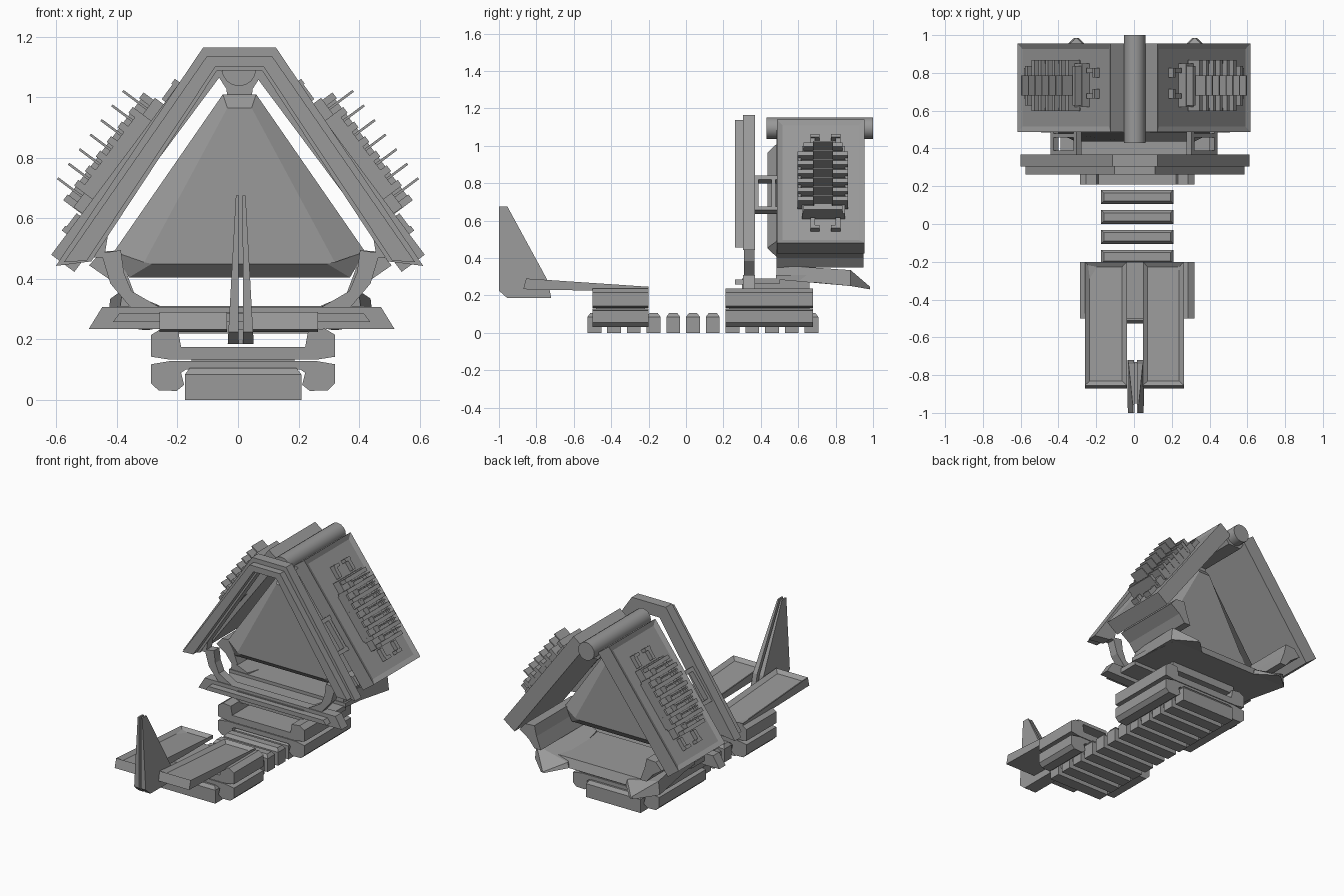
import bpy, bmesh
from mathutils import Vector

old = bpy.data.objects.get("Cube")
if old:
    bpy.data.objects.remove(old)

grey = bpy.data.materials.new("hull_grey")
grey.use_nodes = True
grey.diffuse_color = (0.32, 0.32, 0.32, 1)
grey.node_tree.nodes["Principled BSDF"].inputs["Base Color"].default_value = (0.32, 0.32, 0.32, 1)


def finish(name, bm):
    bmesh.ops.recalc_face_normals(bm, faces=bm.faces)
    mesh = bpy.data.meshes.new(name)
    bm.to_mesh(mesh)
    bm.free()
    mesh.materials.append(grey)
    obj = bpy.data.objects.new(name, mesh)
    bpy.context.scene.collection.objects.link(obj)
    return obj


def loft(name, rings, inset=None):
    """Skin matching rings of points; inset=(direction, margin, depth) sinks one face."""
    bm = bmesh.new()
    loops = [[bm.verts.new(p) for p in ring] for ring in rings]
    for a, b in zip(loops, loops[1:]):
        for i in range(len(a)):
            j = (i + 1) % len(a)
            bm.faces.new((a[i], a[j], b[j], b[i]))
    bm.faces.new(loops[0])
    bm.faces.new(loops[-1])
    if inset:
        direction, margin, depth = inset
        bmesh.ops.recalc_face_normals(bm, faces=bm.faces)
        bm.normal_update()
        face = max(bm.faces, key=lambda f: f.normal.dot(Vector(direction)))
        bmesh.ops.inset_region(bm, faces=[face], thickness=margin)
        bmesh.ops.translate(bm, verts=face.verts, vec=-face.normal * depth)
    return finish(name, bm)


def prism_y(name, pts, y0, y1):
    return loft(name, [[(x, y, z) for x, z in pts] for y in (y0, y1)])


def prism_x(name, pts, x0, x1, inset=None):
    return loft(name, [[(x, y, z) for y, z in pts] for x in (x0, x1)], inset)


def sym(half, cx=0.005):
    """Mirror a half outline (u, z) about x = cx."""
    return [(cx + u, z) for u, z in half] + [(cx - u, z) for u, z in reversed(half)]


def box(name, x0, x1, y0, y1, z0, z1):
    return prism_y(name, [(x0, z0), (x1, z0), (x1, z1), (x0, z1)], y0, y1)


CX = 0.017

# Track treads with chamfered tops
for i in range(12):
    y = -0.49 + i * 0.1055
    rings = []
    for z, dx, dy in ((0, 0, 0), (0.085, 0, 0), (0.105, 0.015, 0.015)):
        w, d = 0.192 - dx, 0.037 - dy
        rings.append([(CX - w, y - d, z), (CX + w, y - d, z), (CX + w, y + d, z), (CX - w, y + d, z)])
    loft(f"track_tread_{i}", rings)

# Track housings: upper trough and lower skirt, front and rear
trough = [(0.24, 0.133), (0.304, 0.143), (0.304, 0.215), (0.27, 0.236), (0.215, 0.23), (0.205, 0.175)]
skirt = [(0.19, 0.1), (0.205, 0.09), (0.195, 0.05), (0.22, 0.03), (0.28, 0.032), (0.304, 0.055),
         (0.304, 0.118), (0.24, 0.129)]
for name, y0, y1 in (("front", -0.5, -0.2), ("rear", 0.21, 0.68)):
    prism_y(name + "_housing_trough", sym(trough, CX), y0, y1)
    prism_y(name + "_housing_skirt", sym(skirt, CX), y0, y1)
    box(name + "_housing_core", CX - 0.17, CX + 0.17, y0 + 0.02, y1 - 0.02, 0.05, 0.15)

# Front foot planks with sunken channels
plank = [(-0.87, 0.233), (-0.855, 0.29), (-0.2, 0.246), (-0.2, 0.225), (-0.5, 0.225)]
for name, x0, x1 in (("right", -0.26, -0.037), ("left", 0.047, 0.265)):
    prism_x(name + "_foot_plank", plank, x0, x1, ((0, 0, 1), 0.036, 0.018))

# Twin front fins, tapering upwards
fin = [(-0.955, 0.185), (-1, 0.225), (-1, 0.675), (-0.955, 0.675), (-0.74, 0.28), (-0.72, 0.185)]
for side, name in ((-1, "right_fin"), (1, "left_fin")):
    rings = []
    for lo, hi in ((0.008, 0.006), (0.043, 0.016)):
        rings.append([(0.009 + side * (lo + (hi - lo) * (z - 0.185) / 0.49), y, z) for y, z in fin])
    loft(name, rings)
box("fin_root", -0.03, 0.048, -0.95, -0.73, 0.185, 0.235)

# Arched front frame in two layers
prism_y("front_frame_back_layer", sym([(0.075, 1.088), (0.49, 0.458), (0.607, 0.443), (0.12, 1.165)]), 0.305, 0.368)
prism_y("front_frame_front_layer", sym([(0.08, 1.1), (0.505, 0.46), (0.58, 0.456), (0.107, 1.137)]), 0.262, 0.305)

# Lower crossbar of the frame
prism_y("frame_crossbar", sym([(0.505, 0.235), (0.46, 0.308)], 0.012), 0.305, 0.368)
prism_y("frame_crossbar_lip", sym([(0.425, 0.258), (0.405, 0.285)], 0.012), 0.262, 0.305)
prism_y("crossbar_link", sym([(0.40, 0.26), (0.40, 0.29)], 0.012), 0.368, 0.5)

# Inner triangular body with a bevelled nose and a back recessed between the panels
outer = sym([(0.365, 0.405), (0.415, 0.49), (0.055, 1.01)])
inner = sym([(0.29, 0.45), (0.315, 0.455), (0.04, 0.965)])
loft("inner_body", [[(x, y, z) for x, z in pts] for pts, y in
                    ((inner, 0.437), (outer, 0.485), (outer, 0.62), (inner, 0.66))])

# Ridge tube and its saddle
bpy.ops.mesh.primitive_cylinder_add(vertices=16, radius=0.057, depth=0.57,
                                    location=(0.003, 0.715, 1.094), rotation=(1.5708, 0, 0))
tube = bpy.context.object
tube.name = "ridge_tube"
tube.data.materials.append(grey)
bpy.ops.object.shade_smooth_by_angle()
prism_y("tube_saddle", sym([(0.045, 1.03), (0.08, 1.085)]), 0.485, 0.94)
prism_y("saddle_neck", sym([(0.04, 1.0), (0.045, 1.04)]), 0.485, 0.62)

# Floor plate sloping down to the rear
prism_x("floor_plate", [(0.48, 0.285), (0.48, 0.31), (0.86, 0.305), (0.88, 0.25)], -0.4, 0.42)
box("floor_pedestal", -0.22, 0.25, 0.3, 0.66, 0.22, 0.29)
for side, name in ((-1, "right"), (1, "left")):
    # Floor wing flaring down to a pointed rear corner
    wing = ((0.485, 0.27, 0.40, 0.288, 0.362), (0.88, 0.2, 0.44, 0.25, 0.335), (0.985, 0.3, 0.325, 0.232, 0.245))
    loft(name + "_floor_wing", [[(0.008 + side * u, y, z) for u, z in
                                 ((u0, z0), (u1, z0), (u1 - 0.01, z1), (u0 + 0.01, z0 + 0.4 * (z1 - z0)))]
                                for y, u0, u1, z0, z1 in wing])

    # Corner housing and bracket joining side panel to floor
    corner = [(0.50, 0.445), (0.46, 0.49), (0.395, 0.495), (0.38, 0.43), (0.35, 0.35), (0.395, 0.35), (0.435, 0.40)]
    prism_y(name + "_corner_housing", [(0.008 + side * u, z) for u, z in corner], 0.485, 0.95)
    strut = [(0.46, 0.485), (0.395, 0.495), (0.385, 0.42), (0.36, 0.36), (0.27, 0.308), (0.365, 0.308), (0.43, 0.385)]
    prism_y(name + "_corner_bracket", [(0.008 + side * u, z) for u, z in strut], 0.31, 0.365)
    link = [(0.49, 0.47), (0.45, 0.47), (0.435, 0.56), (0.455, 0.565)]
    prism_y(name + "_bracket_link", [(0.008 + side * u, z) for u, z in link], 0.31, 0.365)

    # Boxes placed in the tilted plane of the side panel: s up the slope, n outwards
    def tilted(part, s0, s1, y0, y1, n0, n1, inset=None):
        def at(s, y, n):
            return (side * (0.617 - 0.598 * s + 0.802 * n), y, 0.48 + 0.802 * s + 0.598 * n)
        rings = [[at(s0, y0, n), at(s1, y0, n), at(s1, y1, n), at(s0, y1, n)] for n in (n0, n1)]
        return loft(f"{name}_{part}", rings, inset)

    tilted("side_panel", 0, 0.823, 0.487, 0.955, -0.095, 0, ((side * 0.802, 0, 0.598), 0.042, 0.012))

    # Vent grille: base, wide ribs, thin blades and side walls
    tilted("vent_base", 0.17, 0.62, 0.62, 0.85, -0.015, 0.035)
    for i in range(8):
        s = 0.18 + i * 0.06
        reach = 0.105 if i in (0, 7) else 0.135
        tilted(f"vent_rib_{i}", s - 0.012, s + 0.012, 0.732 - reach, 0.732 + reach, 0, 0.076)
    for i in range(7):
        s = 0.215 + i * 0.06
        tilted(f"vent_blade_{i}", s - 0.004, s + 0.004, 0.68, 0.785, 0.03, 0.134)
    tilted("vent_spine", 0.18, 0.6, 0.685, 0.78, 0.03, 0.07)
    for y in (0.6, 0.85):
        tilted("vent_wall", 0.24, 0.54, y, y + 0.015, -0.015, 0.05)

    # C-shaped clips at both ends of the grille
    for end, s0, s1 in (("lower", 0.085, 0.16), ("upper", 0.63, 0.71)):
        tip = s0 if end == "lower" else s1 - 0.02
        for y in (0.665, 0.8):
            tilted(end + "_clip_arm", s0, s1, y, y + 0.025, -0.015, 0.015)
        for y in (0.665, 0.775):
            tilted(end + "_clip_tip", tip, tip + 0.02, y, y + 0.05, -0.015, 0.02)

    # Open rectangular links between frame and side panel
    for s in (0.245, 0.45):
        tilted("frame_link_bar", s, s + 0.025, 0.365, 0.49, -0.07, -0.035)
    for y in (0.366, 0.457):
        tilted("frame_link_post", 0.245, 0.475, y, y + 0.022, -0.07, -0.035)
